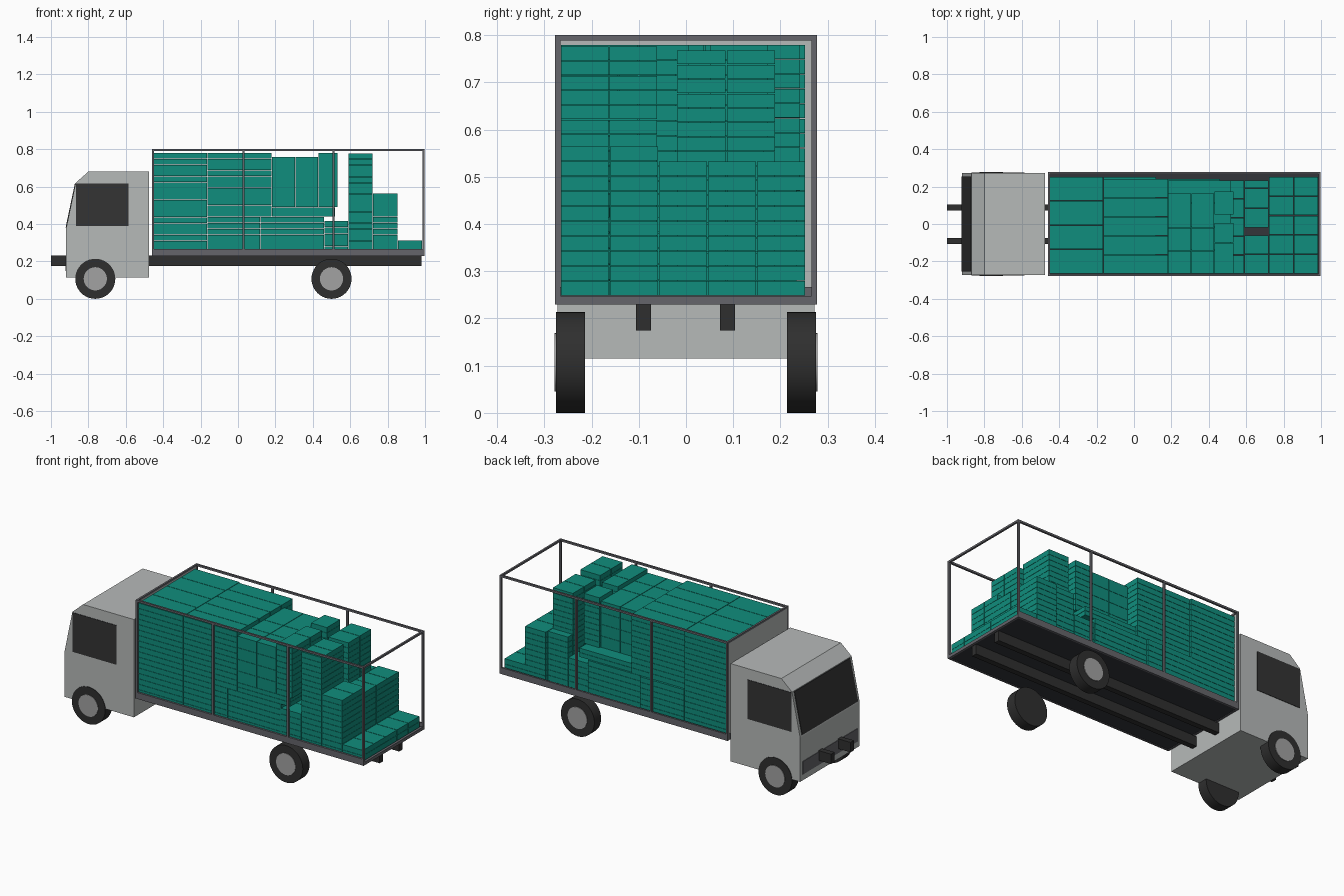
import bpy, bmesh, math
from mathutils import Matrix

if "Cube" in bpy.data.objects:
    bpy.data.objects.remove(bpy.data.objects["Cube"])


def material(name, rgb):
    m = bpy.data.materials.new(name)
    m.diffuse_color = (*rgb, 1)
    m.use_nodes = True
    m.node_tree.nodes["Principled BSDF"].inputs["Base Color"].default_value = m.diffuse_color
    return m


TEAL = material("teal_carton", (0.005, 0.27, 0.205))
CAB = material("light_grey_paint", (0.47, 0.49, 0.485))
FRAME = material("steel_grey", (0.13, 0.13, 0.145))
FLOOR = material("dark_floor", (0.034, 0.036, 0.042))
GLASS = material("dark_glass", (0.033, 0.033, 0.034))
RUBBER = material("black_rubber", (0.028, 0.028, 0.028))
HUB = material("hub_grey", (0.36, 0.36, 0.36))


def finish(name, bm, mat):
    bmesh.ops.recalc_face_normals(bm, faces=bm.faces)
    me = bpy.data.meshes.new(name)
    bm.to_mesh(me)
    bm.free()
    me.materials.append(mat)
    ob = bpy.data.objects.new(name, me)
    bpy.context.collection.objects.link(ob)
    return ob


def add_box(bm, x0, x1, y0, y1, z0, z1):
    mat = Matrix.Translation(((x0 + x1) / 2, (y0 + y1) / 2, (z0 + z1) / 2))
    bmesh.ops.create_cube(bm, size=1, matrix=mat @ Matrix.Diagonal((x1 - x0, y1 - y0, z1 - z0, 1)))


def boxes(name, items, mat):
    bm = bmesh.new()
    for b in items:
        add_box(bm, *b)
    return finish(name, bm, mat)


def prism(name, profile, y0, y1, mat):
    """Extrude an x-z profile along y."""
    bm = bmesh.new()
    face = bm.faces.new([bm.verts.new((x, y0, z)) for x, z in profile])
    ext = bmesh.ops.extrude_face_region(bm, geom=[face])["geom"]
    verts = [v for v in ext if isinstance(v, bmesh.types.BMVert)]
    bmesh.ops.translate(bm, verts=verts, vec=(0, y1 - y0, 0))
    return finish(name, bm, mat)


def disc(name, x, y0, y1, z, r, mat):
    bm = bmesh.new()
    m = Matrix.Translation((x, (y0 + y1) / 2, z)) @ Matrix.Rotation(math.pi / 2, 4, 'X')
    bmesh.ops.create_cone(bm, cap_ends=True, segments=40, radius1=r, radius2=r,
                          depth=abs(y1 - y0), matrix=m)
    ob = finish(name, bm, mat)
    bpy.context.view_layer.objects.active = ob
    ob.select_set(True)
    bpy.ops.object.shade_smooth_by_angle(angle=math.radians(30))
    ob.select_set(False)


# Cab body, windows and front grille strip
prism("cab", [(-0.92, 0.115), (-0.92, 0.37), (-0.868, 0.62), (-0.80, 0.68),
              (-0.475, 0.68), (-0.475, 0.115)], -0.272, 0.272, CAB)
prism("windshield", [(-0.922, 0.38), (-0.872, 0.617), (-0.864, 0.617), (-0.914, 0.38)],
      -0.255, 0.255, GLASS)
for s, side in ((-1, "right"), (1, "left")):
    y = sorted((s * 0.268, s * 0.2745))
    boxes(f"{side}_window", [(-0.866, -0.585, *y, 0.39, 0.617)], GLASS)
boxes("grille_strip", [(-0.923, -0.917, -0.25, 0.25, 0.15, 0.225)], FRAME)

# Chassis rails
boxes("chassis_rails", [(-1.0, 0.98, y - 0.016, y + 0.016, 0.175, 0.232)
                        for y in (-0.09, 0.088)], RUBBER)

# Wheels
for x, axle in ((-0.763, "front"), (0.50, "rear")):
    for s, side in ((-1, "right"), (1, "left")):
        disc(f"{axle}_{side}_tyre", x, s * 0.214, s * 0.275, 0.107, 0.107, RUBBER)
        disc(f"{axle}_{side}_hub", x, s * 0.26, s * 0.278, 0.107, 0.062, HUB)

# Load bed: floor, sills, front wall and open cage frame
X0, X1, W, T = -0.46, 0.997, 0.277, 0.011
boxes("bed_floor", [(X0 + 0.005, X1 - 0.005, -W + 0.005, W - 0.005, 0.232, 0.246)], FLOOR)
sills = [(X0, X1, -W, -W + T, 0.23, 0.267), (X0, X1, W - T, W, 0.23, 0.267),
         (X0, X0 + T, -W + T, W - T, 0.23, 0.267), (X1 - T, X1, -W + T, W - T, 0.23, 0.248)]
boxes("bed_sills", sills, FRAME)
boxes("bed_front_wall", [(X0 + 0.002, X0 + 0.007, -W + T, W - T, 0.25, 0.79)], CAB)
cage = []
for y0 in (-W, W - T):
    cage.append((X0, X1, y0, y0 + T, 0.789, 0.80))
    for x in (X0, 0.025, 0.505, X1 - T):
        cage.append((x, x + T, y0, y0 + T, 0.267, 0.789))
for x in (X0, X1 - T):
    cage.append((x, x + T, -W + T, W - T, 0.789, 0.80))
boxes("cage_frame", cage, FRAME)

# Cartons: each stack is rows of equal boxes across y, repeated in layers
H, Z0, GAP = 0.0317, 0.248, 0.0014


def stack(name, x0, x1, y0, y1, cols, z0, layers, h=H):
    w = (y1 - y0) / cols
    boxes(name, [(x0 + GAP, x1 - GAP, y0 + c * w + GAP, y0 + (c + 1) * w - GAP,
                  z0 + k * h + GAP / 2, z0 + (k + 1) * h - GAP / 2)
                 for c in range(cols) for k in range(layers)], TEAL)


YL, YR = -0.266, 0.253
ZB = Z0 + 6 * H
HT = (0.78 - ZB) / 11
stack("cartons_front", -0.452, -0.165, YL, YR, 4, Z0, 17, (0.78 - Z0) / 17)
stack("cartons_second_lower", -0.165, 0.12, YL, YR, 4, Z0, 6)
stack("cartons_second_upper", -0.165, 0.18, YL, 0.243, 5, ZB, 11, HT)
stack("cartons_middle_lower", 0.12, 0.46, YL, 0.243, 5, Z0, 6)
stack("cartons_middle_slab", 0.18, 0.52, YL, 0.235, 4, ZB, 2, 0.026)
ZS = ZB + 0.052
for i, (x0, x1) in enumerate(((0.18, 0.305), (0.305, 0.43))):
    stack(f"cartons_middle_left_{i}", x0, x1, -0.02, 0.165, 1, ZS, 4, 0.067)
    stack(f"cartons_middle_right_{i}", x0, x1, YL, -0.02, 2, ZS, 4, 0.067)
for i, (y0, y1) in enumerate(((YL, -0.10), (-0.10, 0.008), (0.05, 0.175))):
    stack(f"cartons_narrow_{i}", 0.43, 0.533, y0, y1, 1, ZS, 9, 0.0322)
stack("cartons_low_row", 0.46, 0.59, YL, 0.235, 5, Z0, 5, 0.0335)
# Tall towers near the rear
stack("cartons_tower_right", 0.59, 0.72, YL, -0.06, 2, Z0, 17, 0.0311)
stack("cartons_tower_left", 0.59, 0.72, -0.02, 0.19, 2, Z0, 17, 0.0306)
stack("cartons_tower_side", 0.59, 0.72, 0.19, 0.235, 1, Z0, 9)
# Rear stacks
stack("cartons_rear", 0.72, 0.853, YL, YR, 5, Z0, 9)
stack("cartons_rear_top", 0.72, 0.853, YL, YL + 0.2076, 2, Z0 + 9 * H, 1)
stack("cartons_rear_low", 0.853, 0.985, YL, YR, 5, Z0, 2)
